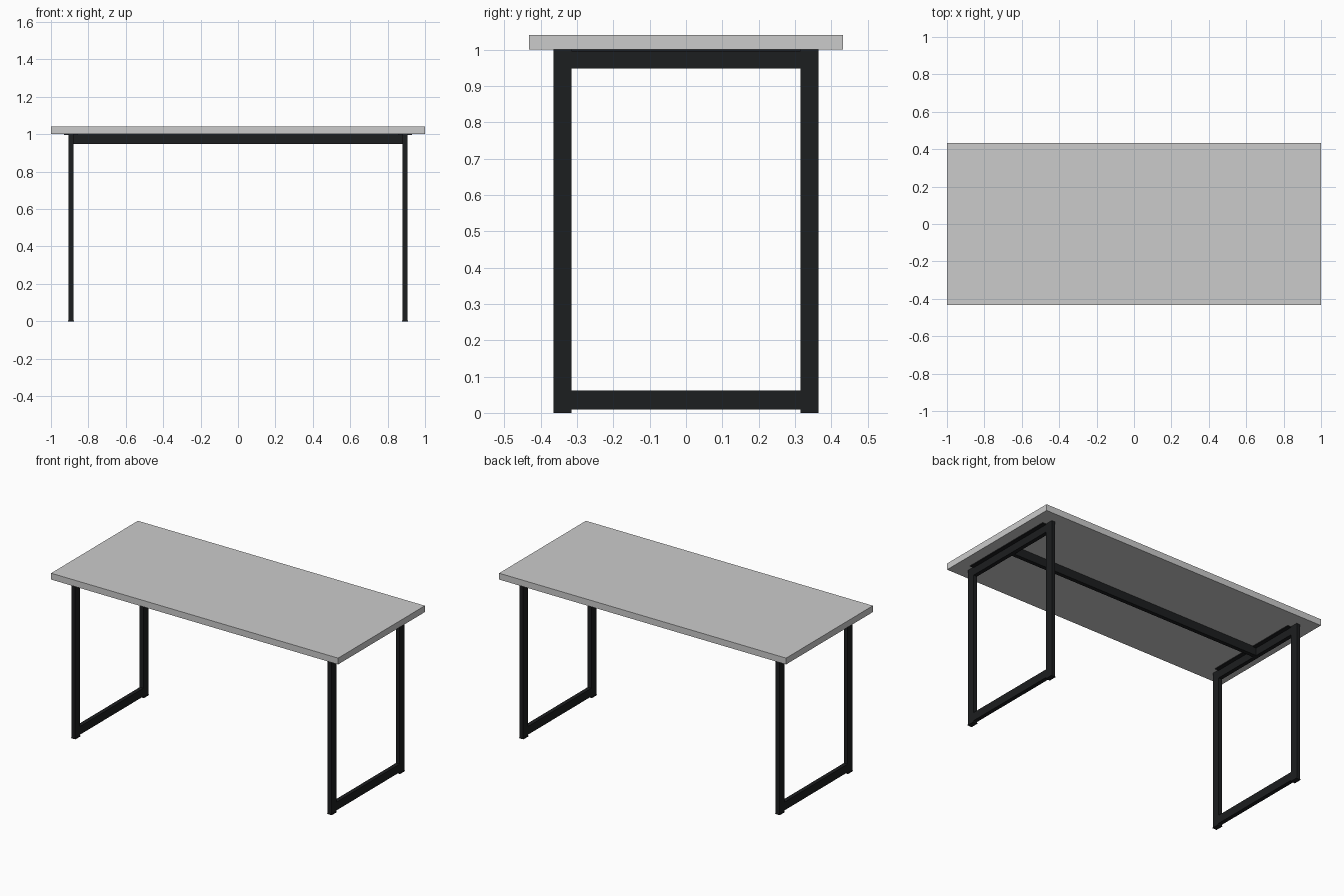
import bpy

if "Cube" in bpy.data.objects:
    bpy.data.objects.remove(bpy.data.objects["Cube"])


def box(name, x, y, z, mat=None):
    """Box spanning the given (min, max) ranges."""
    spans = (x, y, z)
    bpy.ops.mesh.primitive_cube_add(size=1, location=[(a + b) / 2 for a, b in spans])
    ob = bpy.context.object
    ob.name = name
    ob.scale = [b - a for a, b in spans]
    bpy.ops.object.transform_apply(location=False, rotation=False, scale=True)
    if mat:
        ob.data.materials.append(mat)
    return ob


black = bpy.data.materials.new("black_metal")
black.diffuse_color = (0.012, 0.013, 0.014, 1)
black.use_nodes = True
black.node_tree.nodes["Principled BSDF"].inputs["Base Color"].default_value = black.diffuse_color

LEG_X, HALF_T = 0.893, 0.0125     # frame centre and half tube thickness
Y_IN, Y_OUT = 0.315, 0.365        # leg depth range


def around(c, h):
    return (c - h, c + h)


# Table top
box("table_top", (-1, 1), (-0.432, 0.432), (1.0, 1.04))

for sx, side in ((-1, "left"), (1, "right")):
    cx = sx * LEG_X
    tube = around(cx, HALF_T)
    # Uprights with foot pads
    for sy, end in ((-1, "front"), (1, "back")):
        y = around(sy * (Y_IN + Y_OUT) / 2, (Y_OUT - Y_IN) / 2)
        box(f"{side}_{end}_leg", tube, y, (0.004, 1.0), black)
        box(f"{side}_{end}_foot_pad", around(cx, 0.0155), y, (0, 0.004), black)
    # Cross rails
    box(f"{side}_bottom_rail", tube, (-Y_IN, Y_IN), (0.01, 0.062), black)
    box(f"{side}_top_rail", tube, (-Y_IN, Y_IN), (0.948, 1.0), black)
    # Mounting plate under the top
    box(f"{side}_mounting_plate", around(cx, 0.037), (-Y_IN, Y_IN), (0.995, 1.0), black)

# Long centre beam
inner = LEG_X - HALF_T
box("centre_beam", (-inner, inner), (-0.0125, 0.0125), (0.948, 1.0), black)
